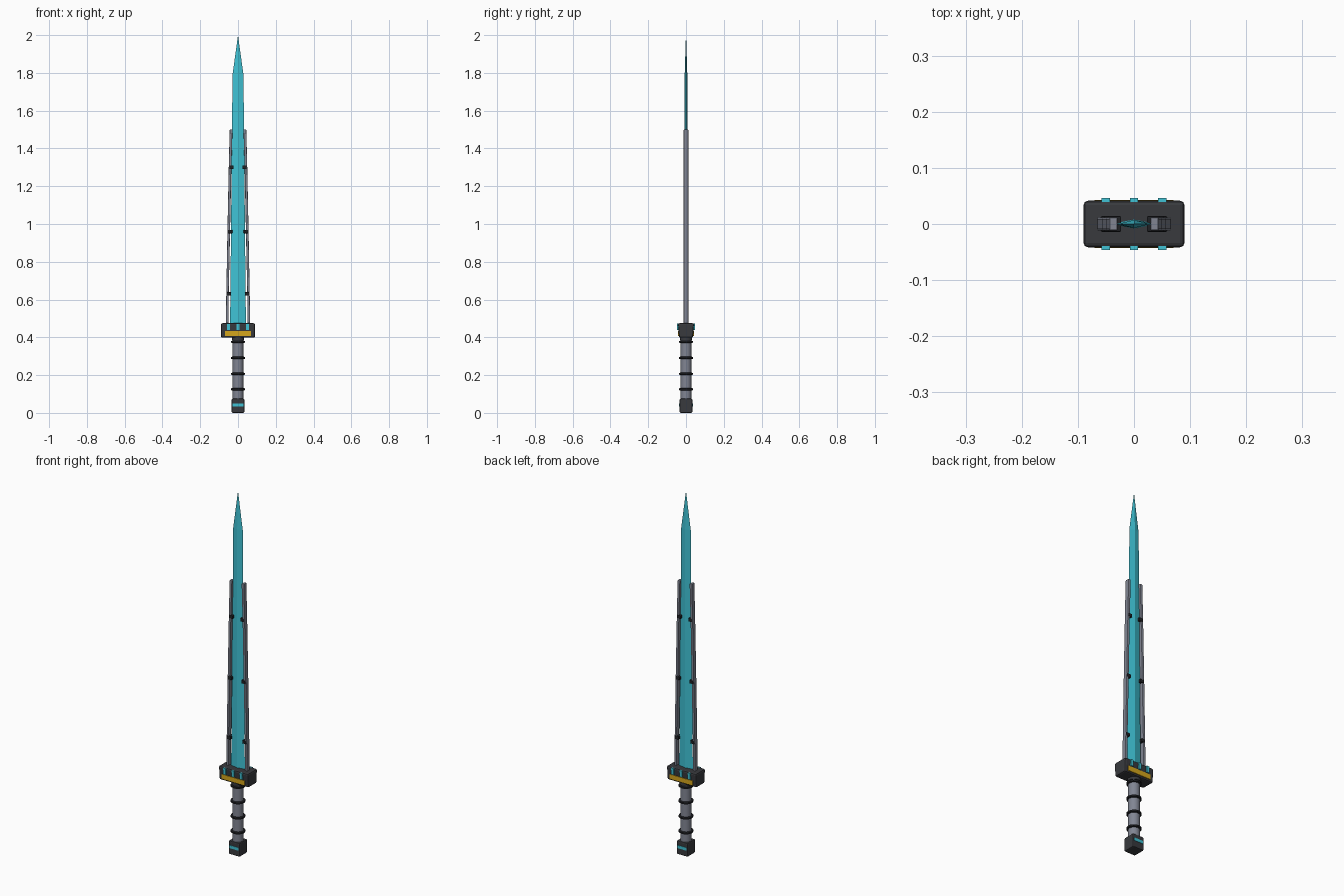
import bpy, bmesh, math
from mathutils import Vector

if "Cube" in bpy.data.objects:
    bpy.data.objects.remove(bpy.data.objects["Cube"])


def mat(name, rgb):
    m = bpy.data.materials.new(name)
    m.diffuse_color = (*rgb, 1)
    m.use_nodes = True
    m.node_tree.nodes["Principled BSDF"].inputs["Base Color"].default_value = m.diffuse_color
    return m


CYAN = mat("cyan", (0.05, 0.54, 0.66))
DARK = mat("charcoal", (0.04, 0.042, 0.048))
GREY = mat("steel_grey", (0.22, 0.235, 0.29))
BLACK = mat("near_black", (0.014, 0.015, 0.018))
GOLD = mat("gold", (0.66, 0.38, 0.012))


def finish(name, bm, material, bevel=0, segs=2):
    bmesh.ops.recalc_face_normals(bm, faces=bm.faces)
    me = bpy.data.meshes.new(name)
    bm.to_mesh(me)
    bm.free()
    me.materials.append(material)
    o = bpy.data.objects.new(name, me)
    bpy.context.collection.objects.link(o)
    if bevel:
        b = o.modifiers.new("bevel", 'BEVEL')
        b.width, b.segments = bevel, segs
    return o


def loft(name, rings, material, bevel=0):
    """Skin a list of closed rings of points, capping both ends."""
    bm = bmesh.new()
    vs = [[bm.verts.new(p) for p in r] for r in rings]
    n = len(rings[0])
    for a, b in zip(vs, vs[1:]):
        for i in range(n):
            bm.faces.new((a[i], a[(i + 1) % n], b[(i + 1) % n], b[i]))
    bm.faces.new(vs[0])
    bm.faces.new(vs[-1])
    return finish(name, bm, material, bevel)


def rect(x0, x1, y, z):
    return [(x0, -y, z), (x1, -y, z), (x1, y, z), (x0, y, z)]


def box(name, x0, x1, y0, y1, z0, z1, material, bevel=0):
    return loft(name, [[(x0, y0, z), (x1, y0, z), (x1, y1, z), (x0, y1, z)]
                       for z in (z0, z1)], material, bevel)


def lathe(name, profile, material, n=16):
    rings = [[(r * math.cos(2 * math.pi * i / n), r * math.sin(2 * math.pi * i / n), z)
              for i in range(n)] for r, z in profile]
    o = loft(name, rings, material)
    bpy.ops.object.select_all(action='DESELECT')
    o.select_set(True)
    bpy.context.view_layer.objects.active = o
    bpy.ops.object.shade_smooth_by_angle(angle=math.radians(35))
    return o


# pommel with a glowing inlay front and back
loft("pommel", [rect(-0.034, 0.034, 0.034, 0), rect(-0.034, 0.034, 0.034, 0.075)], DARK, 0.006)

# grip, bands and collars
lathe("grip", [(0.029, 0.07), (0.029, 0.40)], GREY)
for z in (0.125, 0.207, 0.291, 0.376):
    lathe("grip_band", [(0.029, z - 0.007), (0.037, z - 0.004),
                        (0.037, z + 0.004), (0.029, z + 0.007)], BLACK)
lathe("upper_collar", [(0.033, 0.385), (0.033, 0.405)], DARK)

# cross guard, a little deeper at the top
loft("guard", [rect(-0.09, 0.09, 0.037, 0.398), rect(-0.09, 0.09, 0.042, 0.475)], DARK, 0.008)

# coloured plates on both faces
for s, side in ((-1, "front"), (1, "back")):
    def plate(name, x, w, y0, y1, z0, z1, m):
        box(f"{side}_{name}", x - w, x + w, min(s * y0, s * y1), max(s * y0, s * y1), z0, z1, m)
    plate("guard_bar", 0, 0.07, 0.037, 0.0425, 0.407, 0.434, GOLD)
    plate("pommel_inlay", 0, 0.028, 0.03, 0.036, 0.035, 0.051, CYAN)
    for x in (-0.05, 0, 0.05):
        plate("guard_light", x, 0.0075, 0.039, 0.0465, 0.438, 0.473, CYAN)

# diamond-section blade
loft("blade", [[(-w, 0, z), (0, -t, z), (w, 0, z), (0, t, z)] for w, t, z in
               ((0.042, 0.008, 0.46), (0.029, 0.007, 1.79), (0.0006, 0.0006, 1.995))], CYAN)

# side rails following the blade, with clamps
RAIL = ((0.051, 0.065, 0.46), (0.049, 0.062, 0.63), (0.042, 0.056, 0.96),
        (0.035, 0.049, 1.30), (0.029, 0.044, 1.50))
for s, side in ((-1, "left"), (1, "right")):
    loft(f"{side}_rail", [rect(s * a, s * b, 0.012, z) for a, b, z in RAIL], GREY, 0.003)
    for a, b, z in RAIL[1:4]:
        x0, x1 = sorted((s * (a - 0.012), s * (b - 0.003)))
        box(f"{side}_clamp", x0, x1, -0.014, 0.014, z - 0.009, z + 0.009, BLACK, 0.002)
